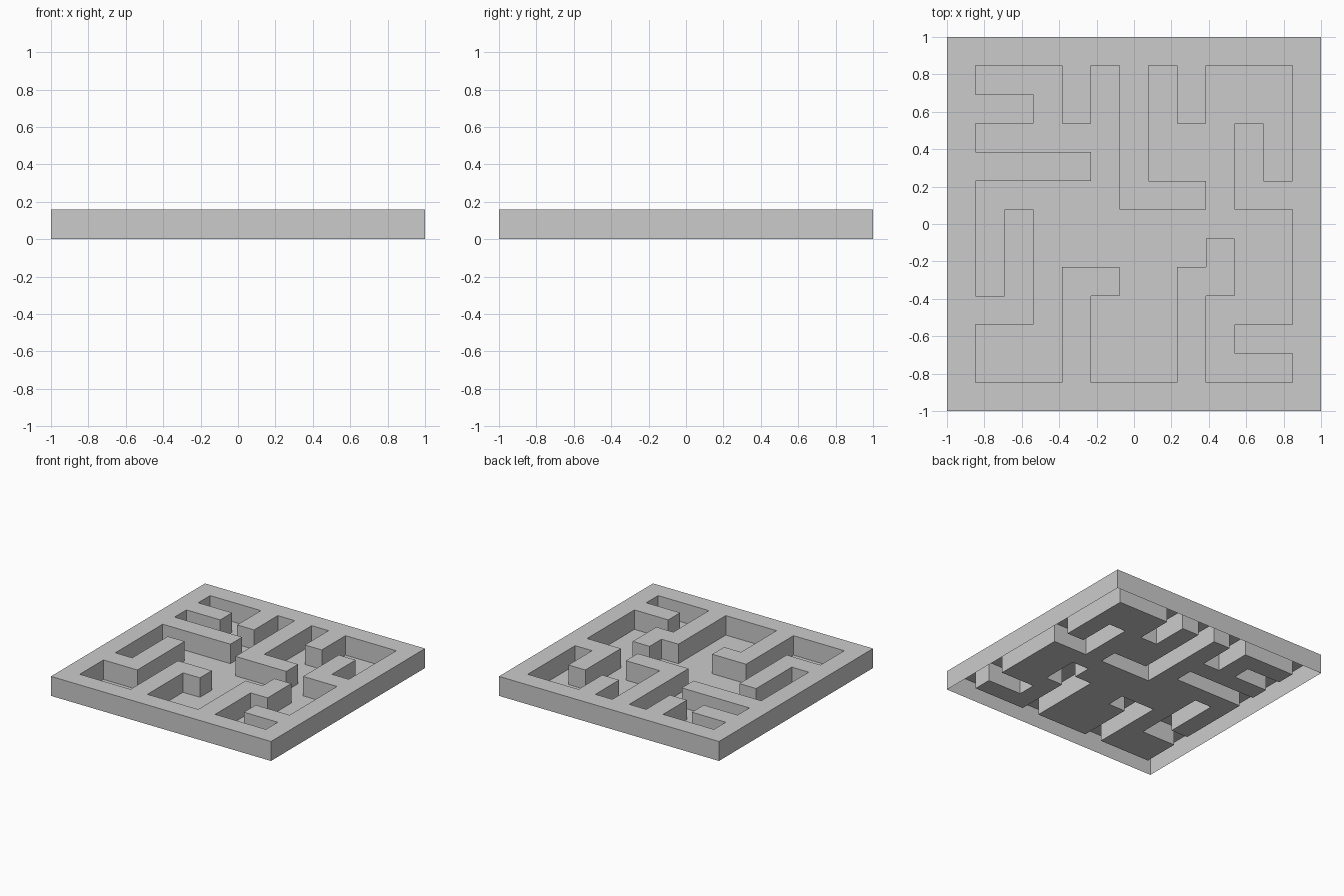
import bpy, bmesh

if "Cube" in bpy.data.objects:
    bpy.data.objects.remove(bpy.data.objects["Cube"])

N = 13            # cells per side
HEIGHT = 0.16

# Inner walls as cell rectangles (x0, y0, x1, y1), each joined to the rim
WALLS = [
    (4, 10, 5, 12), (8, 10, 9, 12),                  # short stubs at the back
    (6, 7, 7, 12), (6, 7, 9, 8),                     # long L at the back
    (10, 7, 12, 8), (10, 8, 11, 10),                 # right hook
    (10, 2, 12, 3),                                  # right stub
    (8, 1, 9, 5), (8, 4, 10, 5), (9, 4, 10, 6),      # stepped front wall
    (4, 1, 5, 5), (4, 4, 6, 5),                      # front hook
    (1, 3, 3, 4), (2, 3, 3, 7),                      # left hook
    (1, 8, 5, 9), (1, 10, 3, 11),                    # left stubs
]


def is_wall(i, j):
    if i in (0, N - 1) or j in (0, N - 1):
        return True
    return any(x0 <= i < x1 and y0 <= j < y1 for x0, y0, x1, y1 in WALLS)


# Flat floor of cells
bm = bmesh.new()
bmesh.ops.create_grid(bm, x_segments=N, y_segments=N, size=1.0)

# Raise the wall cells, leaving them hollow underneath
cells = []
for f in bm.faces:
    c = f.calc_center_median()
    if is_wall(int((c.x + 1) / 2 * N), int((c.y + 1) / 2 * N)):
        cells.append(f)
raised = bmesh.ops.extrude_face_region(bm, geom=cells, use_keep_orig=True)["geom"]
bmesh.ops.translate(bm, vec=(0, 0, HEIGHT),
                    verts=[g for g in raised if isinstance(g, bmesh.types.BMVert)])
bmesh.ops.delete(bm, geom=[f for f in cells if f.is_valid], context='FACES')

mesh = bpy.data.meshes.new("maze_board")
bm.to_mesh(mesh)
bm.free()
maze = bpy.data.objects.new("maze_board", mesh)
bpy.context.collection.objects.link(maze)
